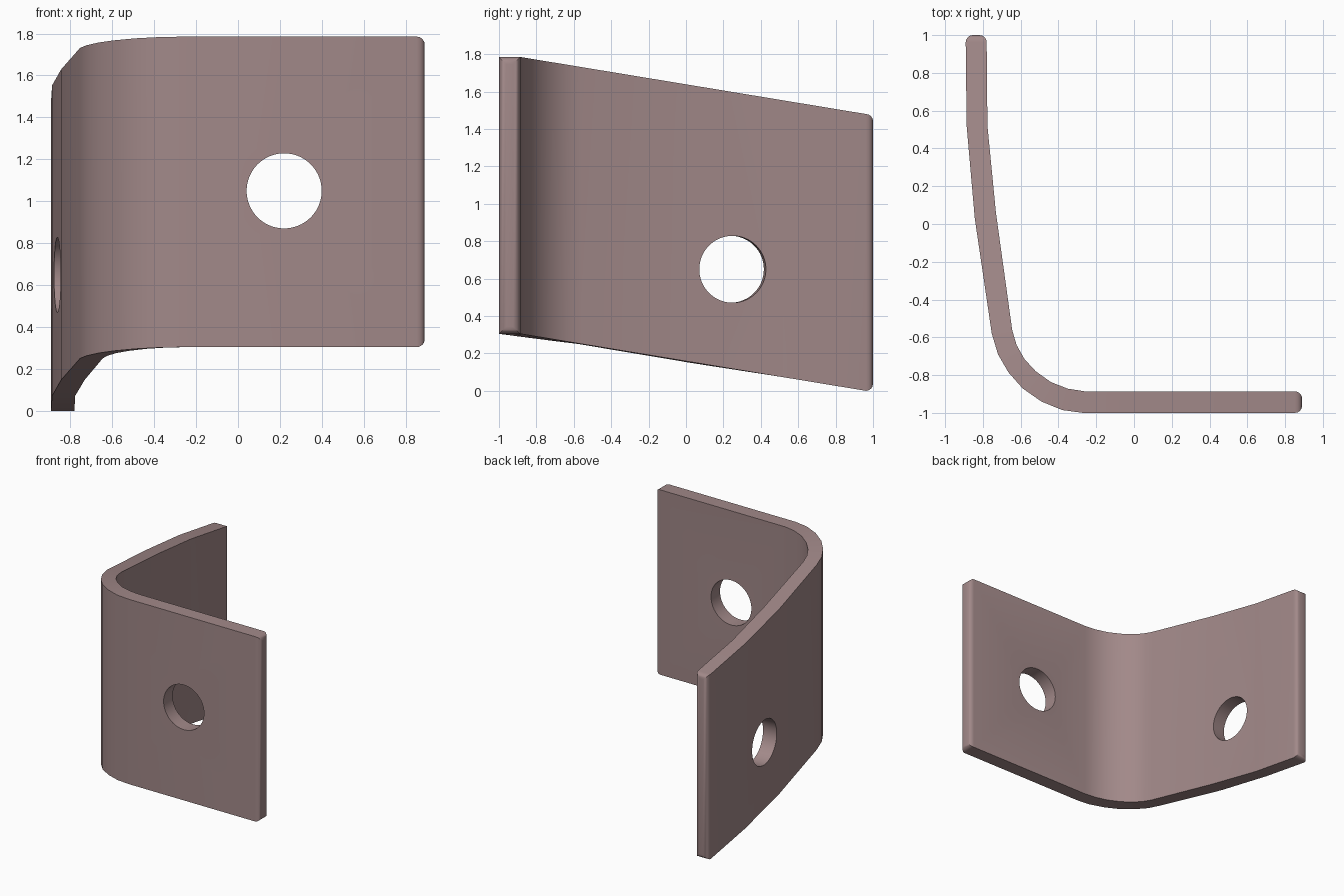
import bpy, bmesh
from math import sin, cos, pi
from mathutils import Vector

if "Cube" in bpy.data.objects:
    bpy.data.objects.remove(bpy.data.objects["Cube"])

HEIGHT, BASE, SLOPE, R = 1.48, 0.305, 0.165, 0.038

# Plan of the bent plate: outer and inner edge of the band, station by station
outer = [(0.852, -1), (-0.27, -1), (-0.38, -0.985), (-0.49, -0.94), (-0.59, -0.87),
         (-0.665, -0.785), (-0.72, -0.69), (-0.753, -0.58), (-0.843, 0.03),
         (-0.886, 0.52), (-0.891, 0.962)]
inner = [(0.852, -0.886), (-0.26, -0.886), (-0.35, -0.872), (-0.44, -0.837), (-0.52, -0.78),
         (-0.58, -0.715), (-0.622, -0.64), (-0.645, -0.56), (-0.731, 0.06),
         (-0.776, 0.52), (-0.78, 0.962)]


def section(o, i, inset=0.0, push=Vector((0, 0))):
    """Four corners of one cross-section; the plate sinks towards the back."""
    o, i = Vector(o), Vector(i)
    z = BASE - SLOPE * max(0, min(i.y, 0.962) + 0.886)
    d = (i - o).normalized() * inset
    o, i = o + d + push, i - d + push
    lo, hi = z + inset, z + HEIGHT - inset
    return [(o.x, o.y, lo), (i.x, i.y, lo), (i.x, i.y, hi), (o.x, o.y, hi)]


def rounded_end(o, i, direction):
    """Shrinking sections that round off the end of the plate."""
    return [section(o, i, R * (1 - cos(a)), Vector(direction) * R * sin(a))
            for a in (k * pi / 8 for k in range(1, 5))]


# Plate lofted through all sections
rings = rounded_end(outer[0], inner[0], (1, 0))[::-1]
rings += [section(o, i) for o, i in zip(outer, inner)]
rings += rounded_end(outer[-1], inner[-1], (0, 1))
bm = bmesh.new()
loops = [[bm.verts.new(p) for p in ring] for ring in rings]
for a, b in zip(loops, loops[1:]):
    for k in range(4):
        n = (k + 1) % 4
        bm.faces.new((a[k], a[n], b[n], b[k]))
bm.faces.new(loops[0])
bm.faces.new(loops[-1])
bmesh.ops.recalc_face_normals(bm, faces=bm.faces)
mesh = bpy.data.meshes.new("bent_plate")
bm.to_mesh(mesh)
bm.free()
plate = bpy.data.objects.new("bent_plate", mesh)
bpy.context.collection.objects.link(plate)

mat = bpy.data.materials.new("dusty_brown")
mat.diffuse_color = (0.36, 0.25, 0.25, 1)
mat.use_nodes = True
mat.node_tree.nodes["Principled BSDF"].inputs["Base Color"].default_value = mat.diffuse_color
mesh.materials.append(mat)

# Round bolt holes, one square to each wing
for centre, axis in (((0.22, -0.94, 1.05), (0, 1, 0)),
                     ((-0.81, 0.243, 0.65), (1, 0.1, 0))):
    bpy.ops.mesh.primitive_cylinder_add(
        vertices=64, radius=0.179, depth=0.4, location=centre,
        rotation=Vector(axis).to_track_quat('Z', 'Y').to_euler())
    cutter = bpy.context.object
    cutter.name = "hole_cutter"
    cutter.hide_render = True
    mod = plate.modifiers.new("hole", 'BOOLEAN')
    mod.object = cutter
    mod.operation = 'DIFFERENCE'
    mod.solver = 'EXACT'
    bpy.context.view_layer.objects.active = plate
    bpy.ops.object.modifier_apply(modifier=mod.name)
    bpy.data.objects.remove(cutter)

# Smooth bend, crisp rims
bpy.ops.object.select_all(action='DESELECT')
plate.select_set(True)
bpy.context.view_layer.objects.active = plate
bpy.ops.object.shade_smooth_by_angle(angle=pi / 6)
